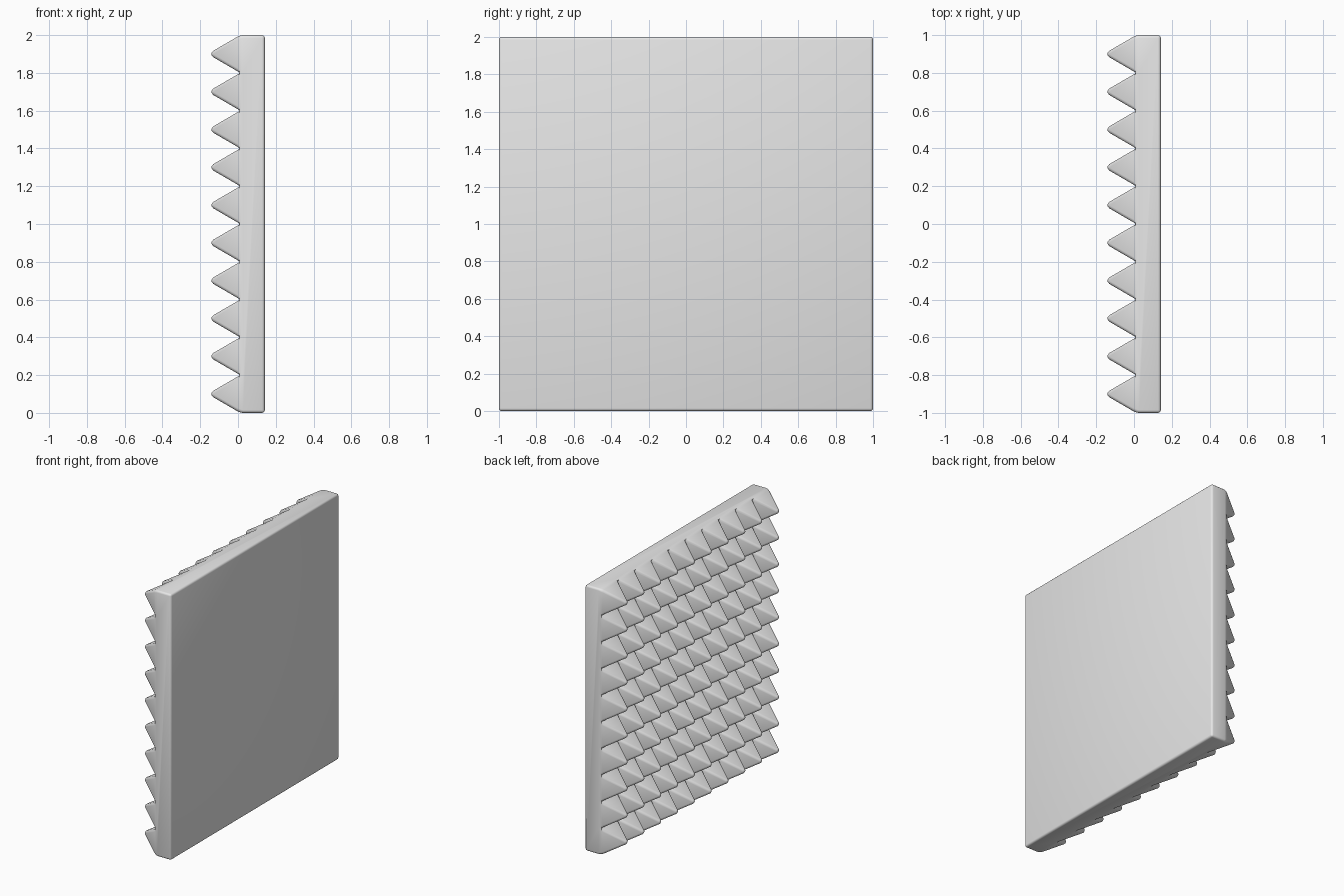
import bpy, bmesh

cube = bpy.data.objects.get("Cube")
if cube:
    bpy.data.objects.remove(cube, do_unlink=True)

COUNT = 10        # pyramids along each side
CELL = 2 / COUNT
BACK, VALLEY, TIP = 0.142, 0.012, -0.16
ROUNDING = 0.015

# Foam grey
grey = bpy.data.materials.new("foam_grey")
grey.use_nodes = True
colour = (0.8, 0.8, 0.8, 1)
grey.diffuse_color = colour
grey.node_tree.nodes["Principled BSDF"].inputs["Base Color"].default_value = colour

# Slab: a gridded sheet facing -x, closed by side walls and a flat back
bm = bmesh.new()
grid = [[bm.verts.new((VALLEY, -1 + j * CELL, i * CELL)) for j in range(COUNT + 1)]
        for i in range(COUNT + 1)]
cells = [bm.faces.new((grid[i][j], grid[i + 1][j], grid[i + 1][j + 1], grid[i][j + 1]))
         for i in range(COUNT) for j in range(COUNT)]
rim = ([grid[0][j] for j in range(COUNT)] + [grid[i][COUNT] for i in range(COUNT)]
       + [grid[COUNT][j] for j in range(COUNT, 0, -1)]
       + [grid[i][0] for i in range(COUNT, 0, -1)])
corners = [rim[k * COUNT] for k in range(4)]
back = [bm.verts.new((BACK, v.co.y, v.co.z)) for v in corners]
for k in range(4):
    side = [rim[(k * COUNT + n) % len(rim)] for n in range(COUNT + 1)]
    bm.faces.new(side + [back[(k + 1) % 4], back[k]])
bm.faces.new(back)

# Pyramids: raise the centre of every cell
tips = bmesh.ops.poke(bm, faces=cells)["verts"]
for v in tips:
    v.co.x = TIP
bmesh.ops.recalc_face_normals(bm, faces=bm.faces)

# Round ridges and outer edges, keep the valleys crisp
convex = [e for e in bm.edges if e.calc_face_angle_signed() > 0.3]
bmesh.ops.bevel(bm, geom=convex, offset=ROUNDING, offset_type='OFFSET',
                segments=3, profile=0.5, affect='EDGES', clamp_overlap=True)

mesh = bpy.data.meshes.new("pyramid_foam_panel")
bm.to_mesh(mesh)
bm.free()
mesh.materials.append(grey)
panel = bpy.data.objects.new("pyramid_foam_panel", mesh)
bpy.context.collection.objects.link(panel)

bpy.context.view_layer.objects.active = panel
panel.select_set(True)
bpy.ops.object.shade_smooth_by_angle(angle=0.6)
